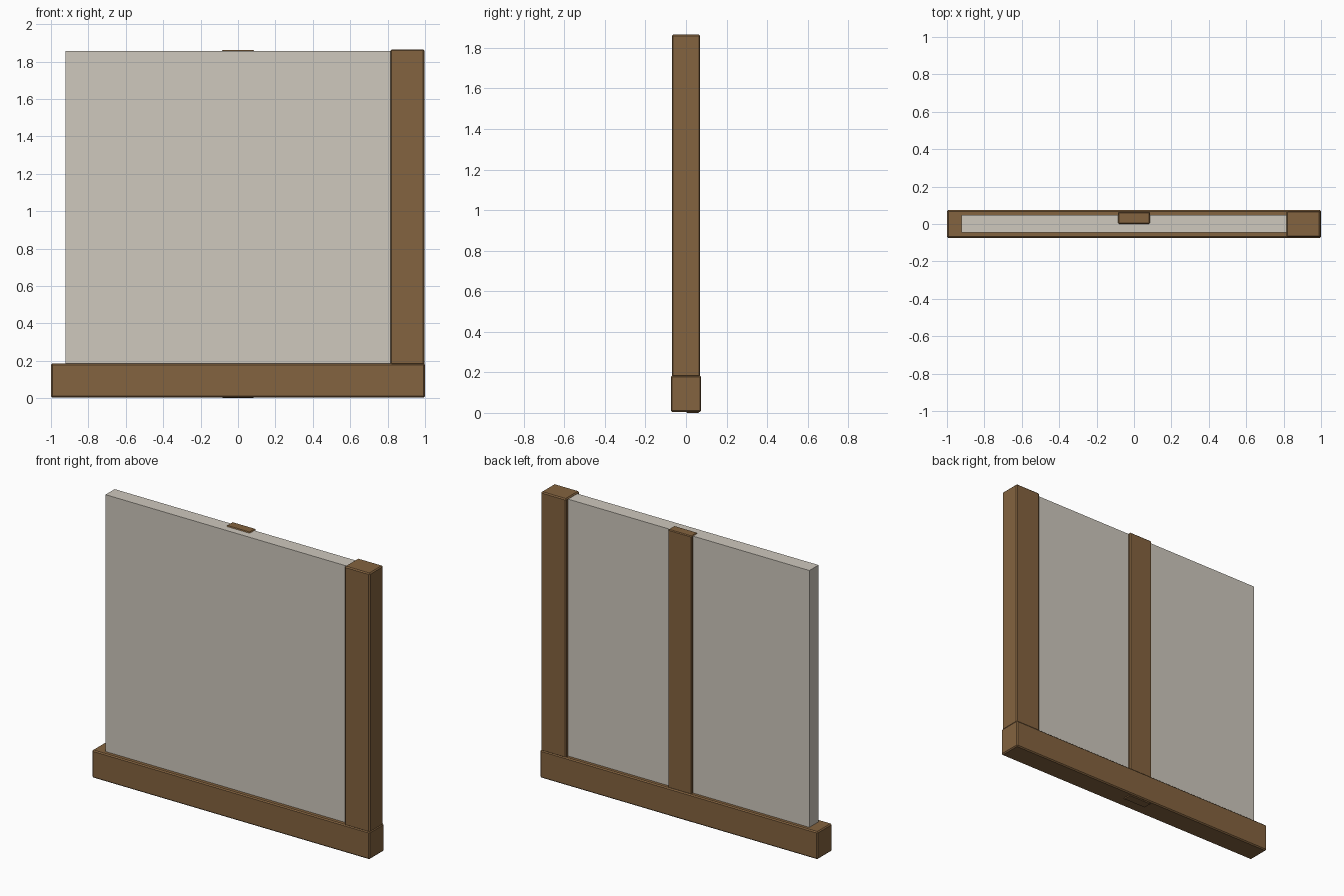
import bpy, bmesh
from mathutils import Vector

if "Cube" in bpy.data.objects:
    bpy.data.objects.remove(bpy.data.objects["Cube"])

wood = bpy.data.materials.new("wood")
wood.diffuse_color = (0.23, 0.125, 0.05, 1)
wood.use_nodes = True
wood.node_tree.nodes["Principled BSDF"].inputs["Base Color"].default_value = wood.diffuse_color
plaster = bpy.data.materials.new("plaster")
plaster.diffuse_color = (0.62, 0.58, 0.51, 1)
plaster.use_nodes = True
plaster.node_tree.nodes["Principled BSDF"].inputs["Base Color"].default_value = plaster.diffuse_color


def block(name, lo, hi, mat, bevel=0.0):
    """Box between two corners, with optional chamfered edges."""
    lo, hi = Vector(lo), Vector(hi)
    mesh = bpy.data.meshes.new(name)
    bm = bmesh.new()
    bmesh.ops.create_cube(bm, size=1)
    bmesh.ops.scale(bm, vec=hi - lo, verts=bm.verts)
    if bevel:
        bmesh.ops.bevel(bm, geom=bm.edges[:], offset=bevel, segments=1,
                        affect='EDGES')
    bm.to_mesh(mesh)
    bm.free()
    mesh.materials.append(mat)
    obj = bpy.data.objects.new(name, mesh)
    obj.location = (lo + hi) / 2
    bpy.context.collection.objects.link(obj)
    return obj


# Timber sill along the ground
block("bottom_beam", (-1, -0.075, 0.005), (1, 0.075, 0.185), wood, 0.007)
# Corner post standing on the right end of the sill
block("corner_post", (0.815, -0.07, 0.178), (0.997, 0.07, 1.865), wood, 0.007)
# Stud set into the back of the panel, running through the sill
block("back_stud", (-0.085, 0.0, 0.0), (0.085, 0.065, 1.862), wood, 0.005)
# Plaster infill, its edges tucked into the timbers
block("wall_panel", (-0.922, -0.046, 0.09), (0.922, 0.048, 1.857), plaster)
